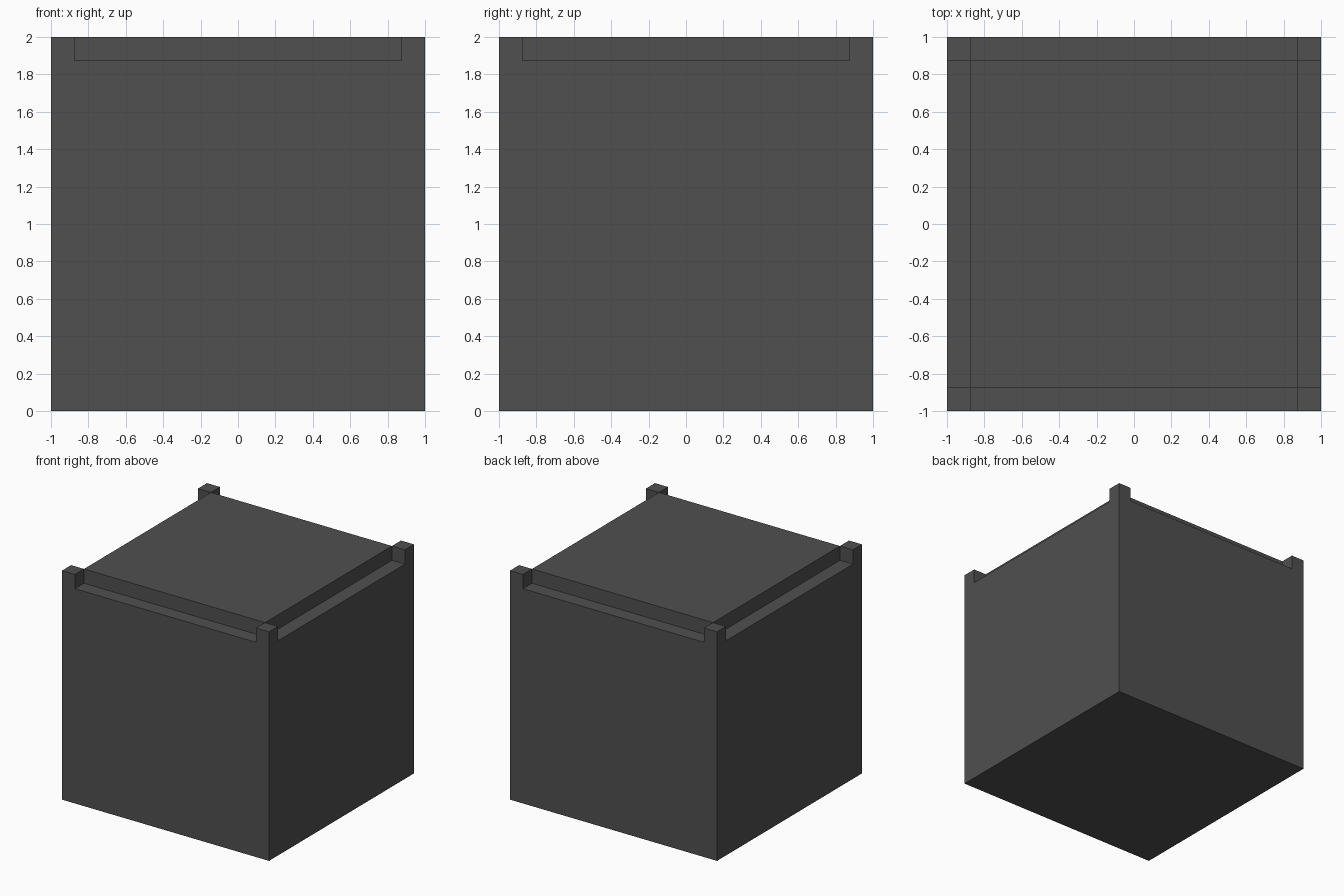
import bpy, bmesh, math
from mathutils import Vector

if "Cube" in bpy.data.objects:
    bpy.data.objects.remove(bpy.data.objects["Cube"])

HALF, HEIGHT, NOTCH = 1.0, 2.0, 0.125
INNER = HALF - NOTCH

charcoal = bpy.data.materials.new("charcoal")
charcoal.diffuse_color = (0.08, 0.08, 0.08, 1)
charcoal.use_nodes = True
charcoal.node_tree.nodes["Principled BSDF"].inputs["Base Color"].default_value = charcoal.diffuse_color

bm = bmesh.new()

# Block up to the level of the notch floors
bmesh.ops.create_cube(bm, size=1.0)
for v in bm.verts:
    v.co = Vector((v.co.x * 2 * HALF, v.co.y * 2 * HALF,
                   (v.co.z + 0.5) * (HEIGHT - NOTCH)))

# Divide the top into a centre panel, four side strips and four corners
for axis in (Vector((1, 0, 0)), Vector((0, 1, 0))):
    for side in (-1, 1):
        bmesh.ops.bisect_plane(bm, geom=bm.verts[:] + bm.edges[:] + bm.faces[:],
                               plane_co=axis * side * INNER, plane_no=axis)

# Raise centre panel and corner posts, leaving the side strips as notches
raised = []
for f in bm.faces:
    if f.normal.z > 0.9:
        c = f.calc_center_median()
        if (abs(c.x) > INNER) == (abs(c.y) > INNER):
            raised.append(f)
result = bmesh.ops.extrude_discrete_faces(bm, faces=raised)
for f in result["faces"]:
    bmesh.ops.translate(bm, verts=f.verts[:], vec=(0, 0, NOTCH))

# Merge the coplanar pieces of the outer walls
bm.normal_update()
bmesh.ops.dissolve_limit(bm, angle_limit=math.radians(1),
                         verts=bm.verts[:], edges=bm.edges[:])

mesh = bpy.data.meshes.new("notched_block")
bm.to_mesh(mesh)
bm.free()
mesh.materials.append(charcoal)
block = bpy.data.objects.new("notched_block", mesh)
bpy.context.collection.objects.link(block)
